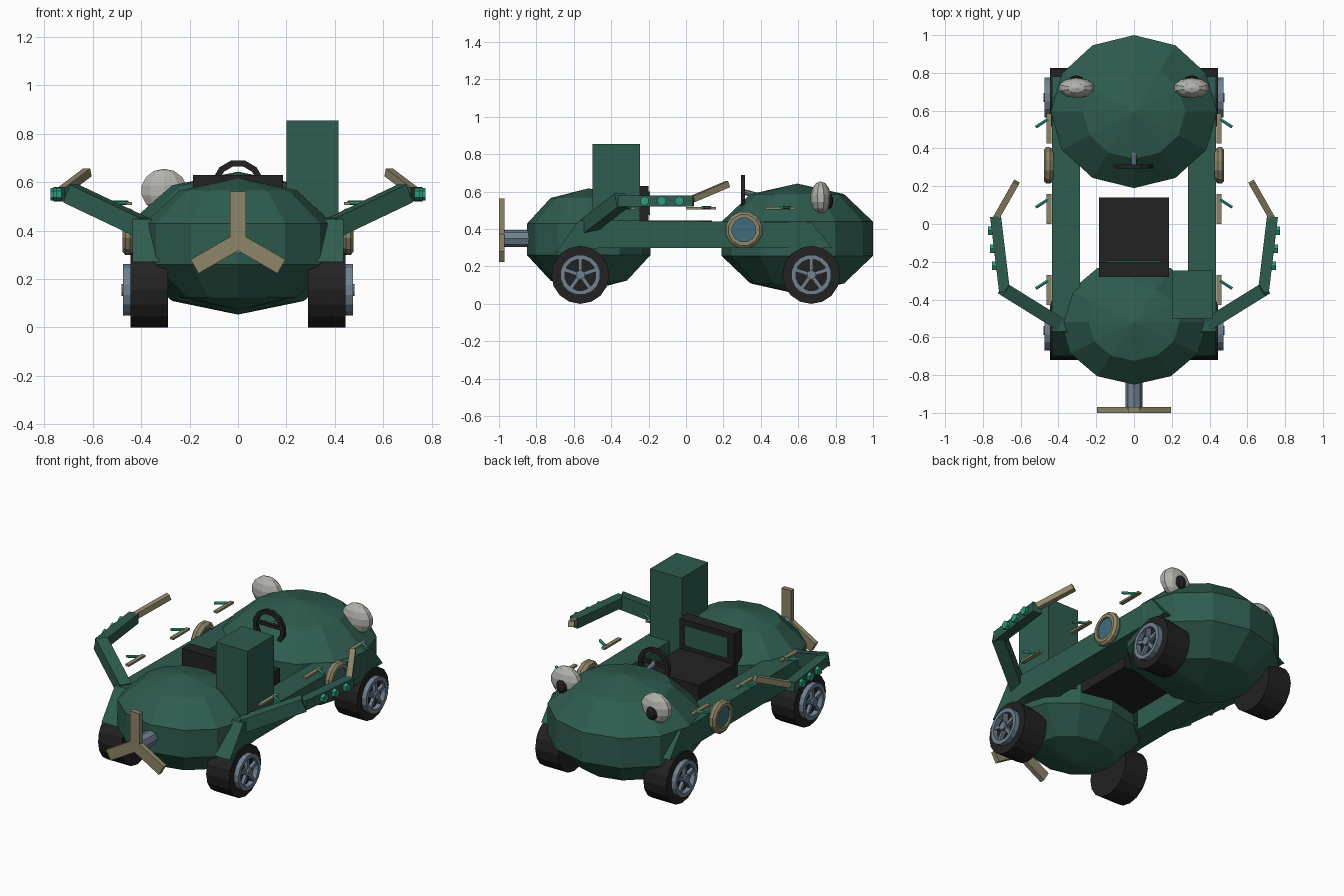
import bpy, bmesh, math
from mathutils import Vector, Matrix

if "Cube" in bpy.data.objects:
    bpy.data.objects.remove(bpy.data.objects["Cube"])

# colours
def mat(name, r, g, b):
    m = bpy.data.materials.new(name)
    m.diffuse_color = (r, g, b, 1)
    m.use_nodes = True
    m.node_tree.nodes["Principled BSDF"].inputs["Base Color"].default_value = m.diffuse_color
    return m

GREEN = mat("dark green", 0.028, 0.108, 0.078)
BLACK = mat("black rubber", 0.016, 0.016, 0.016)
TAN = mat("tan", 0.27, 0.24, 0.14)
STEEL = mat("blue grey steel", 0.16, 0.22, 0.28)
GLASS = mat("blue glass", 0.05, 0.15, 0.20)
WHITE = mat("off white", 0.45, 0.45, 0.42)
TEAL = mat("bright teal", 0.025, 0.32, 0.20)

# helpers
def finish(bm, name, material):
    bmesh.ops.recalc_face_normals(bm, faces=bm.faces)
    me = bpy.data.meshes.new(name)
    bm.to_mesh(me)
    bm.free()
    me.materials.append(material)
    ob = bpy.data.objects.new(name, me)
    bpy.context.collection.objects.link(ob)
    return ob

def box(name, lo, hi, material):
    lo, hi = Vector(lo), Vector(hi)
    bm = bmesh.new()
    m = Matrix.Translation((lo + hi) / 2) @ Matrix.Diagonal((*(hi - lo), 1))
    bmesh.ops.create_cube(bm, size=1, matrix=m)
    return finish(bm, name, material)

def aim(a, b):
    """Matrix at the middle of a-b with local z along it."""
    a, b = Vector(a), Vector(b)
    return Matrix.Translation((a + b) / 2) @ (b - a).to_track_quat('Z', 'Y').to_matrix().to_4x4()

def rod(name, a, b, r, n, material, r2=None):
    bm = bmesh.new()
    bmesh.ops.create_cone(bm, cap_ends=True, segments=n, radius1=r, radius2=r if r2 is None else r2,
                          depth=(Vector(b) - Vector(a)).length, matrix=aim(a, b))
    return finish(bm, name, material)

def bar(name, a, b, w, h, material):
    bm = bmesh.new()
    length = (Vector(b) - Vector(a)).length
    bmesh.ops.create_cube(bm, size=1, matrix=aim(a, b) @ Matrix.Diagonal((w, h, length, 1)))
    return finish(bm, name, material)

def ball(name, c, r, u, v, material, rot=Matrix()):
    bm = bmesh.new()
    bmesh.ops.create_uvsphere(bm, u_segments=u, v_segments=v, radius=1,
                              matrix=Matrix.Translation(c) @ rot @ Matrix.Diagonal((*r, 1)))
    return finish(bm, name, material)

def ring(name, c, axis, profile, n, material):
    """Sweep a closed (radius, offset) profile around an axis through c."""
    bm = bmesh.new()
    m = Matrix.Translation(c) @ Vector(axis).to_track_quat('Z', 'Y').to_matrix().to_4x4()
    rows = []
    for i in range(n):
        t = 2 * math.pi * (i + 0.5) / n
        rows.append([bm.verts.new(m @ Vector((r * math.cos(t), r * math.sin(t), o))) for r, o in profile])
    k = len(profile)
    for i in range(n):
        p, q = rows[i], rows[(i + 1) % n]
        for j in range(k):
            bm.faces.new((p[j], q[j], q[(j + 1) % k], p[(j + 1) % k]))
    return finish(bm, name, material)

# two faceted hulls
c18 = math.cos(math.radians(18))
ball("front_hull", (0, -0.52, 0.345), (0.39 / c18, 0.33 / c18, 0.273), 12, 5, GREEN)
ball("rear_hull", (0, 0.595, 0.348), (0.44 / c18, 0.405 / c18, 0.295), 12, 5, GREEN)

# cabinet beside the seat
box("cabinet", (0.2, -0.5, 0.35), (0.415, -0.245, 0.855), GREEN)

# seat
box("seat_base", (-0.185, -0.24, 0.33), (0.185, 0.14, 0.447), BLACK)
box("seat_back", (-0.185, -0.28, 0.33), (0.185, -0.2, 0.63), BLACK)
box("seat_back_panel", (-0.145, -0.201, 0.475), (0.145, -0.193, 0.60), GREEN)

# steering wheel
ring("steering_wheel", (0, 0.305, 0.585), (0, 1, 0),
     [(0.082, -0.011), (0.108, -0.011), (0.108, 0.011), (0.082, 0.011)], 12, BLACK)
bar("steering_crossbar", (-0.09, 0.305, 0.6), (0.09, 0.305, 0.6), 0.02, 0.02, BLACK)
rod("steering_column", (0, 0.305, 0.6), (0, 0.45, 0.56), 0.015, 8, STEEL)

# propeller
hub = Vector((0, -0.985, 0.355))
rod("propeller_shaft", (0, -0.98, 0.35), (0, -0.75, 0.35), 0.045, 8, STEEL)
for i in range(3):
    t = math.radians(90 + 120 * i)
    tip = hub + Vector((math.cos(t), 0, math.sin(t))) * 0.207
    d = (tip - hub).normalized()
    side = Vector((-d.z, 0, d.x)) * 0.033
    bm = bmesh.new()
    f = bm.faces.new([bm.verts.new(p + Vector((0, -0.015, 0))) for p in
                      (hub - side, tip - side, tip + side, hub + side)])
    g = bmesh.ops.extrude_face_region(bm, geom=[f])
    bmesh.ops.translate(bm, vec=(0, 0.03, 0), verts=[v for v in g["geom"] if isinstance(v, bmesh.types.BMVert)])
    finish(bm, "propeller_blade", TAN)

for s in (-1, 1):
    # side beam with sloped ends over the wheels
    bm = bmesh.new()
    outline = [(-0.70, 0.27), (-0.57, 0.447), (0.67, 0.437), (0.78, 0.30), (-0.45, 0.30)]
    f = bm.faces.new([bm.verts.new((s * 0.285, y, z)) for y, z in outline])
    g = bmesh.ops.extrude_face_region(bm, geom=[f])
    bmesh.ops.translate(bm, vec=(s * 0.15, 0, 0), verts=[v for v in g["geom"] if isinstance(v, bmesh.types.BMVert)])
    finish(bm, "side_beam", GREEN)

    # wheels: tyre, rim ring, hub and five spokes
    for y in (-0.565, 0.67):
        c = Vector((s * 0.365, y, 0.155))
        rod("tyre", (s * 0.288, y, 0.155), (s * 0.444, y, 0.155), 0.155, 16, BLACK)
        ring("wheel_rim", (s * 0.46, y, 0.155), (s, 0, 0),
             [(0.084, -0.017), (0.108, -0.017), (0.108, 0.014), (0.084, 0.014)], 16, STEEL)
        rod("wheel_hub", (s * 0.44, y, 0.155), (s * 0.48, y, 0.155), 0.025, 10, STEEL)
        for i in range(5):
            t = math.radians(90 + 72 * i)
            a = Vector((s * 0.458, y, 0.155))
            bar("wheel_spoke", a, a + Vector((0, math.cos(t), math.sin(t))) * 0.09, 0.02, 0.02, STEEL)

    # porthole
    ring("porthole_frame", (s * 0.455, 0.31, 0.395), (s, 0, 0),
         [(0.065, -0.03), (0.085, -0.03), (0.1, -0.01), (0.1, 0.01), (0.085, 0.022), (0.065, 0.022)], 12, TAN)
    rod("porthole_glass", (s * 0.43, 0.31, 0.395), (s * 0.466, 0.31, 0.395), 0.068, 12, GLASS)

    # eye lamp with dark pupil facing the rear
    ball("eye_lamp", (s * 0.305, 0.72, 0.565), (0.1, 0.055, 0.09), 10, 7, WHITE)
    ball("eye_pupil", (s * 0.305, 0.765, 0.55), (0.038, 0.022, 0.042), 8, 6, BLACK)

    # jointed arm, claw and studs
    elbow = (s * 0.69, -0.345, 0.553)
    bar("upper_arm", (s * 0.40, -0.525, 0.415), elbow, 0.07, 0.08, GREEN)
    bar("fore_arm", (s * 0.685, -0.36, 0.55), (s * 0.733, 0.04, 0.55), 0.058, 0.06, GREEN)
    bar("arm_claw", (s * 0.728, 0.035, 0.56), (s * 0.622, 0.222, 0.64), 0.034, 0.034, TAN)
    for y in (-0.222, -0.13, -0.035):
        x = 0.733 + 0.12 * y
        rod("arm_stud", (s * x, y, 0.55), (s * (x + 0.045), y, 0.55), 0.026, 6, TEAL)

    # floating side rails with small levers
    for y in (-0.35, 0.08, 0.505):
        box("side_rail", (s * 0.45 - 0.012, y - 0.08, 0.505), (s * 0.45 + 0.012, y + 0.08, 0.517), TAN)
        rod("side_lever", (s * 0.455, y + 0.05, 0.515), (s * 0.52, y + 0.008, 0.515), 0.009, 6, TEAL)
